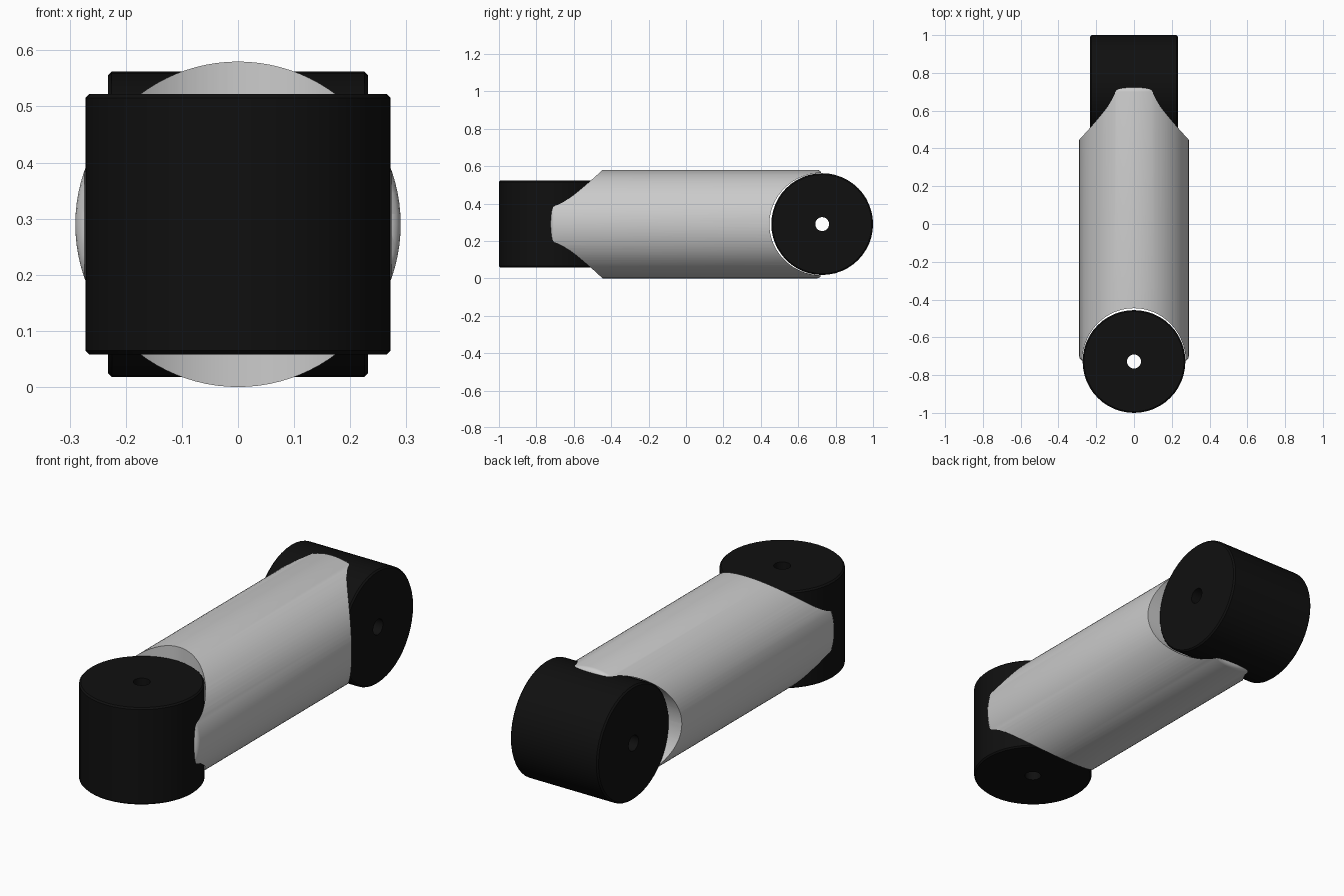
import bpy, bmesh, math
from mathutils import Matrix

if "Cube" in bpy.data.objects:
    bpy.data.objects.remove(bpy.data.objects["Cube"])

CZ = 0.29      # height of the tube axis
JY = 0.728     # distance of each joint axis from the centre

def lathe(name, profile, steps, matrix, closed=False):
    """Revolve (radius, height) points about local z, then place the result."""
    bm = bmesh.new()
    rings = []
    for r, h in profile:
        if r == 0:
            rings.append([bm.verts.new((0, 0, h))] * steps)
        else:
            rings.append([bm.verts.new((r * math.cos(2 * math.pi * i / steps),
                                        r * math.sin(2 * math.pi * i / steps), h))
                          for i in range(steps)])
    pairs = list(zip(rings, rings[1:])) + ([(rings[-1], rings[0])] if closed else [])
    for a, b in pairs:
        for i in range(steps):
            j = (i + 1) % steps
            quad = list(dict.fromkeys([a[i], a[j], b[j], b[i]]))
            bm.faces.new(quad)
    bmesh.ops.recalc_face_normals(bm, faces=bm.faces)
    bm.transform(matrix)
    mesh = bpy.data.meshes.new(name)
    bm.to_mesh(mesh)
    bm.free()
    ob = bpy.data.objects.new(name, mesh)
    bpy.context.collection.objects.link(ob)
    return ob

def activate(ob):
    bpy.ops.object.select_all(action='DESELECT')
    ob.select_set(True)
    bpy.context.view_layer.objects.active = ob

def smooth(ob):
    activate(ob)
    bpy.ops.object.shade_smooth_by_angle(angle=math.radians(30))

black = bpy.data.materials.new("black")
black.diffuse_color = (0.005, 0.005, 0.005, 1)
black.use_nodes = True
black.node_tree.nodes["Principled BSDF"].inputs["Base Color"].default_value = black.diffuse_color

# Joint placements: front turns about z, back turns about x
joints = {
    "front": Matrix.Translation((0, -JY, CZ)),
    "back": Matrix.Translation((0, JY, CZ)) @ Matrix.Rotation(math.pi / 2, 4, 'Y'),
}

# Tube with slightly rounded ends
L, R, B = 0.725, 0.29, 0.025
arc = [(R - B + B * math.cos(math.radians(a)), L - B + B * math.sin(math.radians(a)))
       for a in (0, 22.5, 45, 67.5, 90)]
profile = [(0, -L)] + [(r, -h) for r, h in reversed(arc)] + arc + [(0, L)]
tube = lathe("arm_tube", profile, 96,
             Matrix.Translation((0, 0, CZ)) @ Matrix.Rotation(math.pi / 2, 4, 'X'))

# Joint drums with a bore, and the saddles they cut into the tube
for side, place in joints.items():
    r, h, b, bore = 0.272, 0.232, 0.007, 0.037
    drum = lathe(side + "_joint_drum",
                 [(bore, -h), (r - b, -h), (r, -h + b), (r, h - b), (r - b, h), (bore, h)],
                 48, place, closed=True)
    drum.data.materials.append(black)
    smooth(drum)

    cutter = lathe(side + "_saddle_cutter", [(0, -0.5), (0.274, -0.5), (0.274, 0.5), (0, 0.5)],
                   96, place @ Matrix.Diagonal((1, 1.03, 1, 1)))
    mod = tube.modifiers.new("saddle", 'BOOLEAN')
    mod.operation = 'DIFFERENCE'
    mod.solver = 'EXACT'
    mod.object = cutter
    activate(tube)
    bpy.ops.object.modifier_apply(modifier=mod.name)
    bpy.data.objects.remove(cutter)

smooth(tube)
